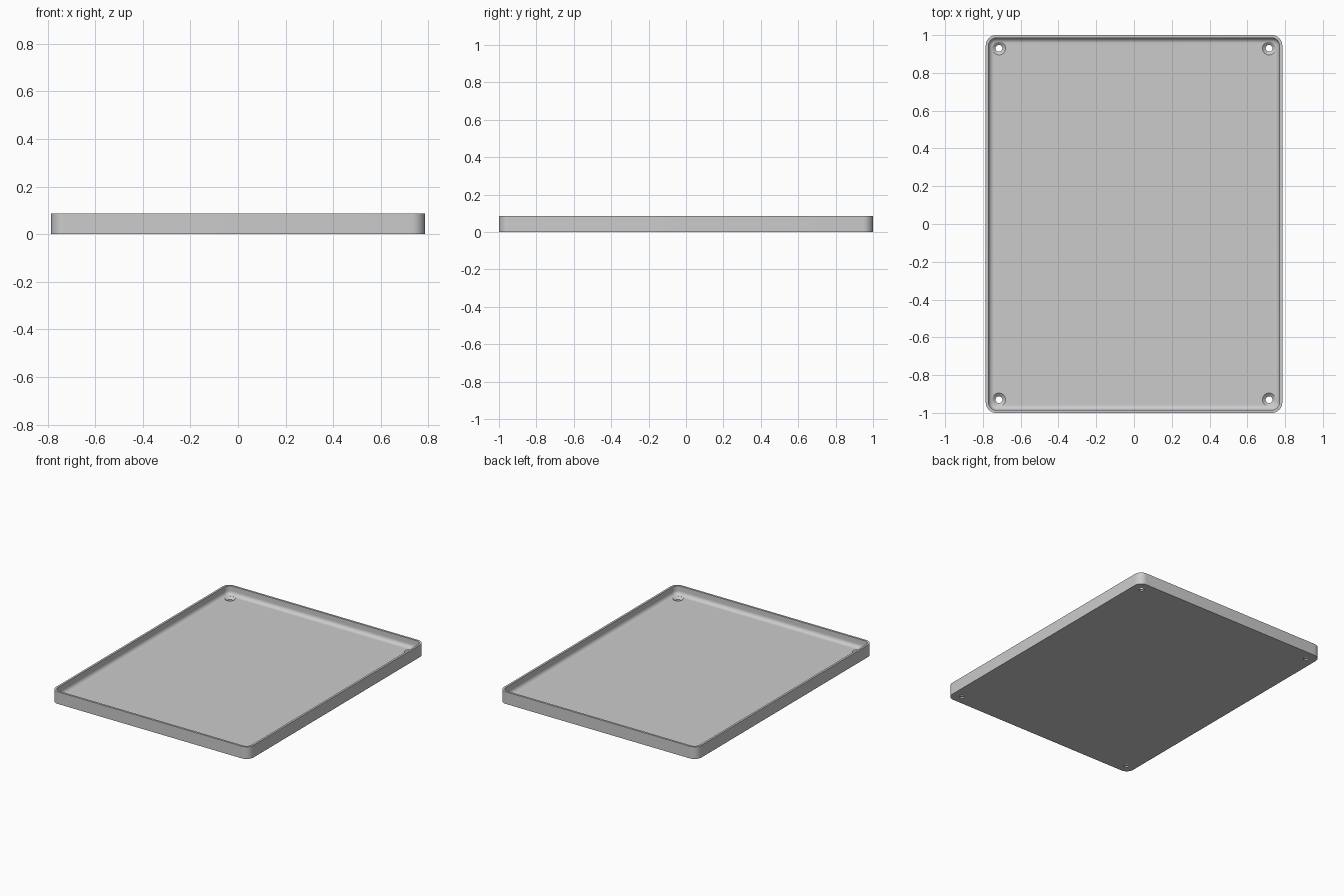
import bpy, bmesh, math
from mathutils import Vector

if "Cube" in bpy.data.objects:
    bpy.data.objects.remove(bpy.data.objects["Cube"])

HALF_X, HALF_Y, HEIGHT = 0.785, 1.0, 0.087
CORNER, WALL, FLOOR, FILLET = 0.055, 0.015, 0.024, 0.028
HOLE_X, HOLE_Y, HOLE_R, SINK_R = 0.715, 0.93, 0.018, 0.035

grey = bpy.data.materials.new("plain grey")
grey.use_nodes = True
colour = (0.6, 0.6, 0.6, 1)
grey.diffuse_color = colour
grey.node_tree.nodes["Principled BSDF"].inputs["Base Color"].default_value = colour


def rounded_rect(inset, z, steps=8):
    """Rectangle with round corners, shrunk by the inset."""
    r = CORNER - inset
    pts = []
    for i, (sx, sy) in enumerate([(1, 1), (-1, 1), (-1, -1), (1, -1)]):
        for k in range(steps + 1):
            a = math.pi / 2 * (i + k / steps)
            pts.append(Vector((sx * (HALF_X - CORNER) + r * math.cos(a),
                               sy * (HALF_Y - CORNER) + r * math.sin(a), z)))
    return pts


def circle(cx, cy, r, z, steps=32):
    return [Vector((cx + r * math.cos(2 * math.pi * k / steps),
                    cy + r * math.sin(2 * math.pi * k / steps), z)) for k in range(steps)]


def skin(bm, loops):
    """Join closed loops into one solid with capped ends."""
    rings = [[bm.verts.new(p) for p in loop] for loop in loops]
    n = len(rings[0])
    for a, b in zip(rings, rings[1:]):
        for i in range(n):
            j = (i + 1) % n
            bm.faces.new((a[i], a[j], b[j], b[i]))
    bm.faces.new(rings[0][::-1])
    bm.faces.new(rings[-1])


def finish(bm, name):
    bmesh.ops.recalc_face_normals(bm, faces=bm.faces)
    mesh = bpy.data.meshes.new(name)
    bm.to_mesh(mesh)
    bm.free()
    mesh.materials.append(grey)
    obj = bpy.data.objects.new(name, mesh)
    bpy.context.collection.objects.link(obj)
    return obj


# Tray: outer wall, flat rim, inner wall, rounded foot and floor
profile = [(0, 0), (0, HEIGHT), (WALL, HEIGHT)]
for k in range(9):
    a = math.pi / 2 * k / 8
    profile.append((WALL + FILLET * (1 - math.cos(a)), FLOOR + FILLET * (1 - math.sin(a))))
bm = bmesh.new()
skin(bm, [rounded_rect(inset, z) for inset, z in profile])
tray = finish(bm, "tray")

# Countersunk screw holes in the four corners
bm = bmesh.new()
for sx in (-1, 1):
    for sy in (-1, 1):
        skin(bm, [circle(sx * HOLE_X, sy * HOLE_Y, r, z) for r, z in
                  [(HOLE_R, -0.02), (HOLE_R, 0.01), (SINK_R, FLOOR), (SINK_R, FLOOR + 0.03)]])
cutter = finish(bm, "hole_cutter")
cutter.hide_render = True

cut = tray.modifiers.new("screw holes", "BOOLEAN")
cut.operation, cut.solver, cut.object = "DIFFERENCE", "EXACT", cutter
bpy.ops.object.select_all(action="DESELECT")
tray.select_set(True)
bpy.context.view_layer.objects.active = tray
bpy.ops.object.modifier_apply(modifier=cut.name)
bpy.data.objects.remove(cutter)
bpy.ops.object.shade_smooth_by_angle(angle=math.radians(30))
